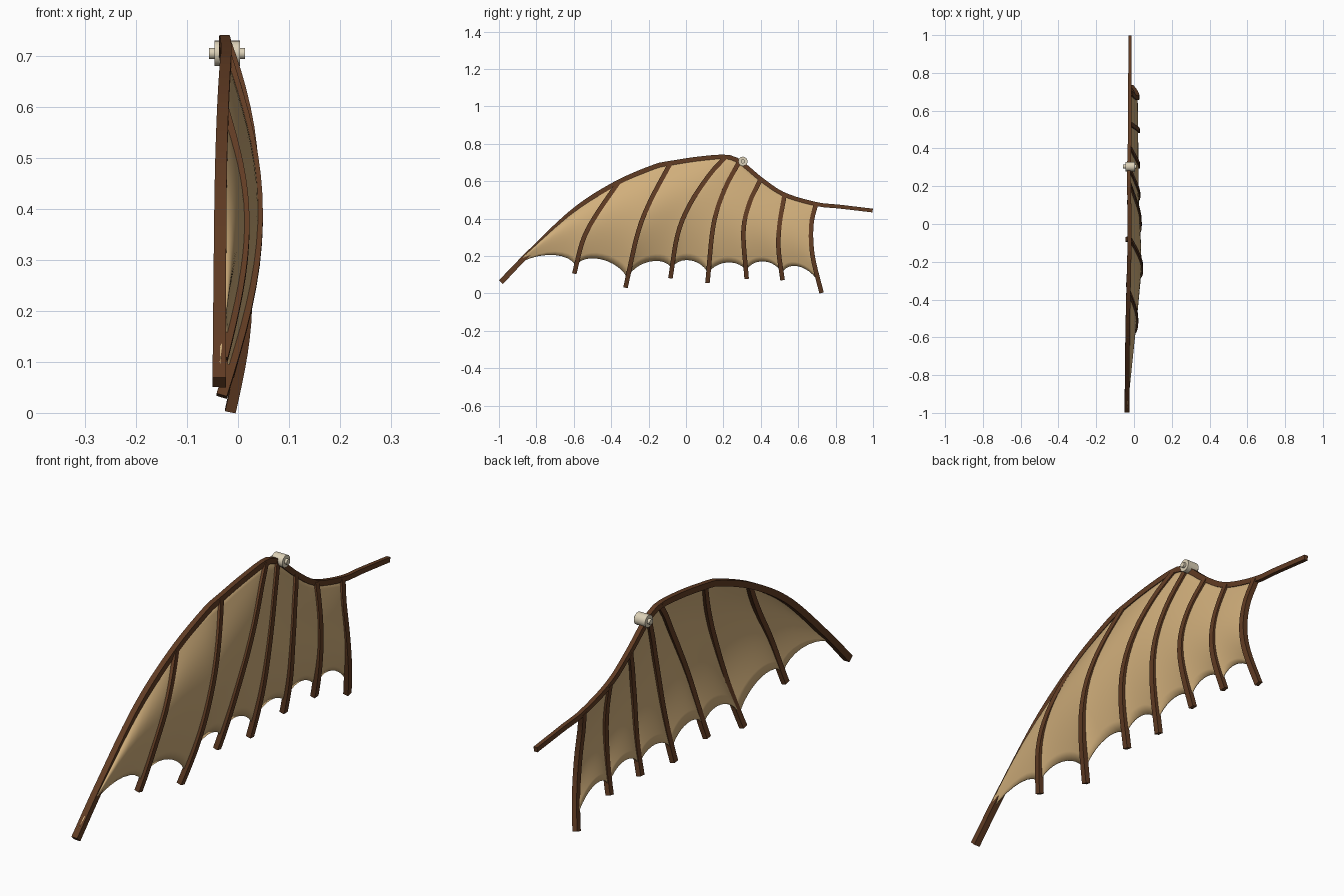
import bpy, bmesh, math
from mathutils import Vector

if "Cube" in bpy.data.objects:
    bpy.data.objects.remove(bpy.data.objects["Cube"])


def material(name, rgb):
    m = bpy.data.materials.new(name)
    m.diffuse_color = (*rgb, 1)
    m.use_nodes = True
    m.node_tree.nodes["Principled BSDF"].inputs["Base Color"].default_value = m.diffuse_color
    return m


WOOD = material("dark wood", (0.12, 0.045, 0.017))
SKIN = material("tan membrane", (0.64, 0.43, 0.2))
BONE = material("pale bone", (0.72, 0.64, 0.48))


def finish(bm, name, mat, smooth=False):
    bmesh.ops.recalc_face_normals(bm, faces=bm.faces)
    me = bpy.data.meshes.new(name)
    bm.to_mesh(me)
    bm.free()
    me.materials.append(mat)
    for p in me.polygons:
        p.use_smooth = smooth
    ob = bpy.data.objects.new(name, me)
    bpy.context.collection.objects.link(ob)
    return ob


def at(path, t):
    """Point at fraction t of an evenly spaced path."""
    f = min(max(t, 0), 1) * (len(path) - 1)
    i = min(int(f), len(path) - 2)
    return path[i].lerp(path[i + 1], f - i)


def curve(pts, n):
    """Smooth path through the points, resampled evenly by length."""
    p = [Vector(q) for q in pts]
    p = [2 * p[0] - p[1]] + p + [2 * p[-1] - p[-2]]
    dense = []
    for a, b, c, d in zip(p, p[1:], p[2:], p[3:]):
        for k in range(20):
            u = k / 20
            dense.append(0.5 * (2 * b + (c - a) * u + (2 * a - 5 * b + 4 * c - d) * u * u
                                + (3 * b - a - 3 * c + d) * u ** 3))
    dense.append(p[-2])
    dist = [0]
    for a, b in zip(dense, dense[1:]):
        dist.append(dist[-1] + (b - a).length)
    out, j = [], 0
    for i in range(n + 1):
        s = dist[-1] * i / n
        while j < len(dense) - 2 and dist[j + 1] < s:
            j += 1
        out.append(dense[j].lerp(dense[j + 1], (s - dist[j]) / (dist[j + 1] - dist[j])))
    return out


def beam(name, path, w, h):
    """Square-section beam; w and h are (start, end) widths."""
    bm = bmesh.new()
    rings, n = [], len(path) - 1
    for i, c in enumerate(path):
        t = (path[min(i + 1, n)] - path[max(i - 1, 0)]).normalized()
        side = Vector((1, 0, 0))
        side = (side - t * side.dot(t)).normalized()
        up = t.cross(side)
        a = (w[0] + (w[1] - w[0]) * i / n) / 2
        b = (h[0] + (h[1] - h[0]) * i / n) / 2
        rings.append([bm.verts.new(c + side * a * sx + up * b * sy)
                      for sx, sy in ((-1, -1), (1, -1), (1, 1), (-1, 1))])
    for r, q in zip(rings, rings[1:]):
        for k in range(4):
            bm.faces.new((r[k], r[(k + 1) % 4], q[(k + 1) % 4], q[k]))
    bm.faces.new(rings[0])
    bm.faces.new(rings[-1])
    return finish(bm, name, WOOD)


# Leading spar along the top of the wing
spar = curve([(-.037, -.989, .06), (-.036, -.84, .215), (-.034, -.6, .442), (-.03, -.38, .585),
              (-.025, -.17, .677), (-.023, -.08, .697), (-.024, .07, .72), (-.027, .215, .73),
              (-.027, .29, .702), (-.024, .404, .608), (-.022, .527, .528), (-.022, .7, .477),
              (-.022, .82, .464), (-.022, .998, .443)], 60)
beam("leading_spar", spar, (.026, .016), (.028, .02))


def spar_at(y):
    for a, b in zip(spar, spar[1:]):
        if y <= b.y:
            return a.lerp(b, (y - a.y) / (b.y - a.y))
    return spar[-1].copy()


# Ribs: top y on the spar, lower (y, z) points, x of the tip, sideways bulge
RIBS = [
    (-.36, [(-.48, .42), (-.55, .287), (-.597, .108)], -.03, .042),
    (-.083, [(-.195, .485), (-.26, .314), (-.323, .033)], -.032, .066),
    (.212, [(.126, .635), (.02, .475), (-.045, .314), (-.083, .083)], -.036, .062),
    (.285, [(.206, .555), (.147, .367), (.115, .058)], -.027, .05),
    (.4, [(.34, .485), (.307, .33), (.324, .08)], -.022, .045),
    (.527, [(.5, .367), (.495, .233), (.516, .073)], -.018, .04),
    (.695, [(.67, .367), (.676, .206), (.724, .004)], -.015, .036),
]
N = 16
ribs = [[spar[0].copy() for _ in range(N + 1)]]   # the wing tip acts as a rib of no length
for k, (y, low, tip_x, bulge) in enumerate(RIBS):
    top = spar_at(y)
    path = curve([(0, top.y, top.z)] + [(0, a, b) for a, b in low], N)
    for i, p in enumerate(path):
        t = i / N
        p.x = top.x + (tip_x - top.x) * t + bulge * math.sin(math.pi * t)
    ribs.append(path)
    beam(f"rib_{k + 1}", path, (.021, .021), (.024, .024))

# Membrane: one panel between each pair of ribs, with a scalloped lower edge
SCALLOP = [.1, .075, .07, .065, .06, .065, .075]
S = 14
bm = bmesh.new()
for left, right, rise in zip(ribs, ribs[1:], SCALLOP):
    grid = []
    for i in range(S + 1):
        s = (1 - math.cos(math.pi * i / S)) / 2
        top = spar_at(left[0].y + (right[0].y - left[0].y) * s)
        fix = top - left[0].lerp(right[0], s)
        col = []
        for j in range(N + 1):
            t = j / N
            p = at(left, t * .94).lerp(at(right, t * .94), s) + fix * (1 - t)
            p.z += rise * (4 * s * (1 - s)) ** .6 * t
            col.append(bm.verts.new(p))
        grid.append(col)
    for a, b in zip(grid, grid[1:]):
        for j in range(N):
            bm.faces.new((a[j], b[j], b[j + 1], a[j + 1]))
bmesh.ops.remove_doubles(bm, verts=bm.verts, dist=.0005)
membrane = finish(bm, "membrane", SKIN, True)
mod = membrane.modifiers.new("thickness", 'SOLIDIFY')
mod.thickness = .004
mod.offset = 0


# Shoulder joint: barrel with a pin through it
def cylinder(name, r, x0, x1):
    bpy.ops.mesh.primitive_cylinder_add(vertices=16, radius=r, depth=x1 - x0,
                                        location=((x0 + x1) / 2, .304, .706),
                                        rotation=(0, math.pi / 2, 0))
    ob = bpy.context.object
    ob.name = name
    ob.data.materials.append(BONE)
    bpy.ops.object.shade_smooth_by_angle(angle=math.radians(40))


cylinder("joint_barrel", .025, -.046, .004)
cylinder("joint_pin", .011, -.057, .014)
